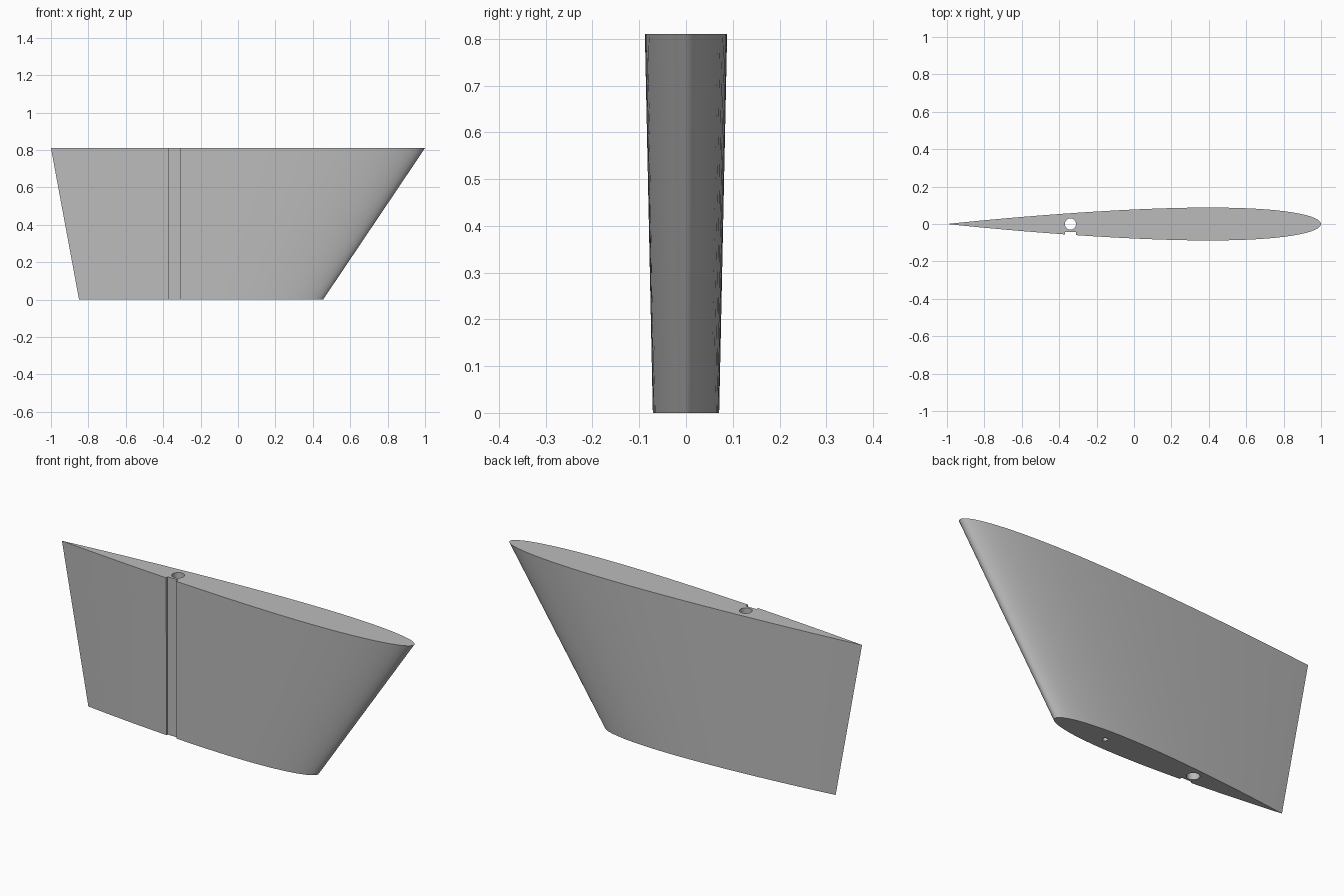
import bpy, bmesh, math
from mathutils import Matrix

cube = bpy.data.objects.get("Cube")
if cube:
    bpy.data.objects.remove(cube, do_unlink=True)

HEIGHT = 0.81
STEPS = 40

grey = bpy.data.materials.new("plain_grey")
grey.use_nodes = True
grey.diffuse_color = (0.5, 0.5, 0.5, 1)
grey.node_tree.nodes["Principled BSDF"].inputs["Base Color"].default_value = (0.5, 0.5, 0.5, 1)


def make_object(name, bm):
    bmesh.ops.recalc_face_normals(bm, faces=bm.faces)
    mesh = bpy.data.meshes.new(name)
    bm.to_mesh(mesh)
    bm.free()
    mesh.materials.append(grey)
    obj = bpy.data.objects.new(name, mesh)
    bpy.context.collection.objects.link(obj)
    return obj


def half_thickness(f, peak):
    """Symmetric foil thickness at chord fraction f from the nose."""
    return peak * 10 * (0.2969 * math.sqrt(f) - 0.126 * f - 0.3516 * f**2
                        + 0.2843 * f**3 - 0.1036 * f**4)


def foil_loop(bm, nose, tail, peak, z):
    fractions = [(1 - math.cos(math.pi * i / STEPS)) / 2 for i in range(STEPS + 1)]
    side = [(nose + (tail - nose) * f, half_thickness(f, peak)) for f in fractions]
    side[-1] = (tail, 0)
    outline = side + [(x, -y) for x, y in side[-2:0:-1]]
    return [bm.verts.new((x, y, z)) for x, y in outline]


# Tapered foil body
bm = bmesh.new()
low = foil_loop(bm, 0.455, -0.85, 0.071, 0)
high = foil_loop(bm, 1.0, -1.0, 0.088, HEIGHT)
for i in range(len(low)):
    j = (i + 1) % len(low)
    bm.faces.new((low[i], low[j], high[j], high[i]))
bm.faces.new(low)
bm.faces.new(high)
fin = make_object("fin_body", bm)


def cylinder_cutter(name, x, radius, bottom, top):
    bm = bmesh.new()
    bmesh.ops.create_cone(bm, cap_ends=True, segments=32, radius1=radius, radius2=radius,
                          depth=top - bottom,
                          matrix=Matrix.Translation((x, 0, (top + bottom) / 2)))
    return make_object(name, bm)


def box_cutter(name, lo, hi):
    bm = bmesh.new()
    size = [b - a for a, b in zip(lo, hi)]
    centre = [(a + b) / 2 for a, b in zip(lo, hi)]
    bmesh.ops.create_cube(bm, size=1, matrix=Matrix.Translation(centre)
                          @ Matrix.Diagonal((*size, 1)))
    return make_object(name, bm)


# Shaft bore, blind pin hole in the underside, and front groove
cutters = [
    cylinder_cutter("shaft_bore", -0.34, 0.03, -0.1, HEIGHT + 0.1),
    cylinder_cutter("pin_hole", 0.165, 0.012, -0.1, 0.1),
    box_cutter("front_groove", (-0.37, -0.2, -0.1), (-0.31, -0.042, HEIGHT + 0.1)),
]

bpy.ops.object.select_all(action='DESELECT')
bpy.context.view_layer.objects.active = fin
fin.select_set(True)
for cutter in cutters:
    cutter.hide_render = True
    mod = fin.modifiers.new(cutter.name, 'BOOLEAN')
    mod.operation = 'DIFFERENCE'
    mod.solver = 'EXACT'
    mod.object = cutter
    bpy.ops.object.modifier_apply(modifier=mod.name)
    bpy.data.objects.remove(cutter, do_unlink=True)

bpy.ops.object.shade_smooth_by_angle(angle=math.radians(30))
